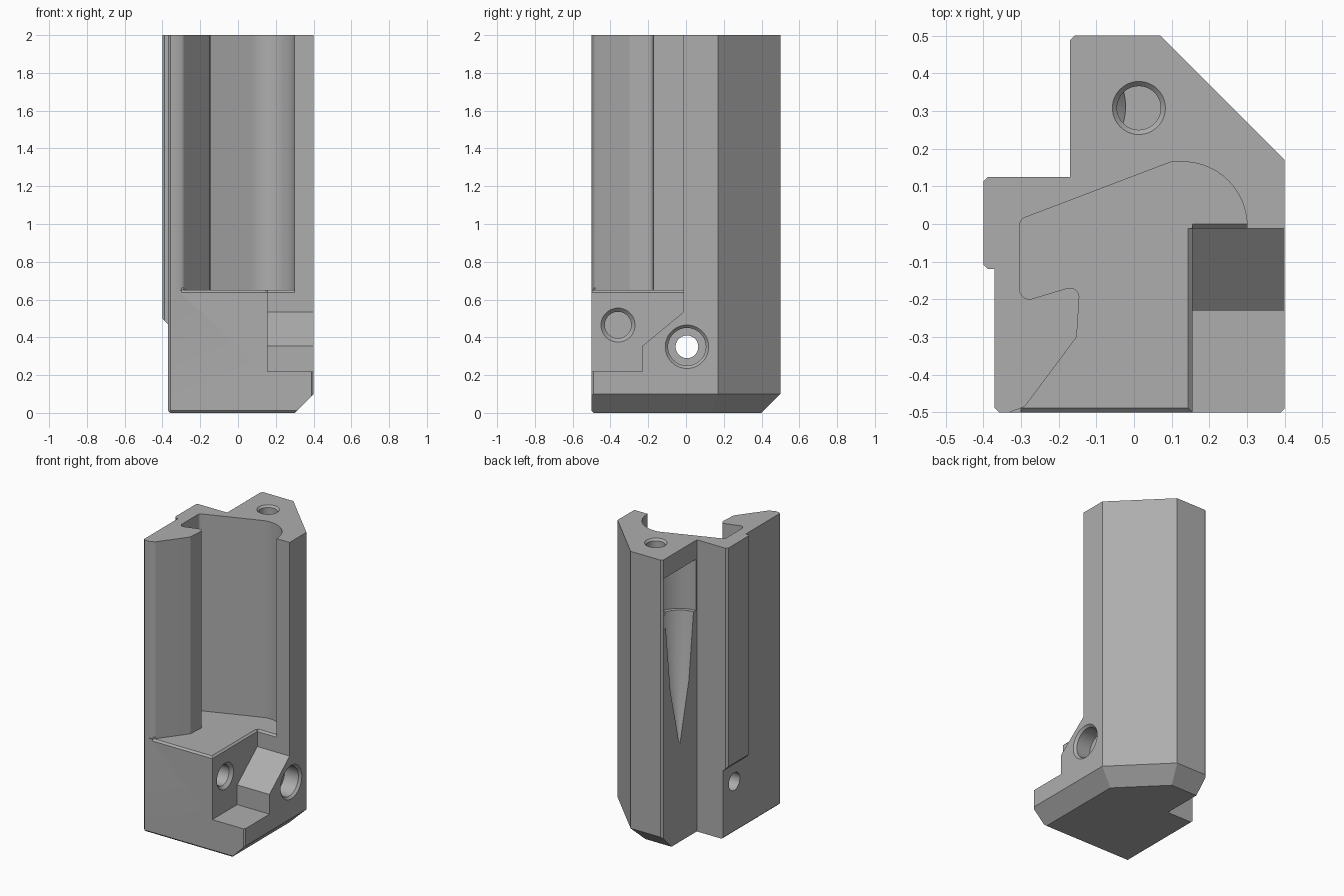
import bpy, bmesh, math
from mathutils import Vector

if "Cube" in bpy.data.objects:
    bpy.data.objects.remove(bpy.data.objects["Cube"])

steel = bpy.data.materials.new("plain grey")
steel.use_nodes = True
GREY = (0.42, 0.42, 0.42, 1)
steel.diffuse_color = GREY
steel.node_tree.nodes["Principled BSDF"].inputs["Base Color"].default_value = GREY


def fillet(corners, steps=6):
    """Round each (x, y, radius) corner; a negative radius gives a chamfer of that setback."""
    out = []
    n = len(corners)
    for i, (x, y, r) in enumerate(corners):
        p = Vector((x, y))
        if r == 0:
            out.append(p)
            continue
        a = (Vector(corners[i - 1][:2]) - p).normalized()
        b = (Vector(corners[(i + 1) % n][:2]) - p).normalized()
        if r < 0:
            out += [p - a * r, p - b * r]
            continue
        half = a.angle(b) / 2
        start, end = p + a * r / math.tan(half), p + b * r / math.tan(half)
        centre = p + (a + b).normalized() * r / math.sin(half)
        for k in range(steps + 1):
            d = (start - centre).lerp(end - centre, k / steps)
            out.append(centre + d.normalized() * r)
    return out


def finish(name, bm):
    bmesh.ops.recalc_face_normals(bm, faces=bm.faces)
    mesh = bpy.data.meshes.new(name)
    bm.to_mesh(mesh)
    bm.free()
    mesh.materials.append(steel)
    ob = bpy.data.objects.new(name, mesh)
    bpy.context.scene.collection.objects.link(ob)
    return ob


def prism(name, points, axis, lo, hi, planes=()):
    """Extrude a profile along an axis, then trim with (point, normal) planes."""
    place = {"x": lambda p, t: (t, p[0], p[1]),
             "y": lambda p, t: (p[0], t, p[1]),
             "z": lambda p, t: (p[0], p[1], t)}[axis]
    bm = bmesh.new()
    base = bm.faces.new([bm.verts.new(place(p, lo)) for p in points])
    ext = bmesh.ops.extrude_face_region(bm, geom=[base])
    moved = [v for v in ext["geom"] if isinstance(v, bmesh.types.BMVert)]
    bmesh.ops.translate(bm, verts=moved, vec=place((0, 0), hi - lo))
    for co, no in planes:
        geom = bm.verts[:] + bm.edges[:] + bm.faces[:]
        cut = bmesh.ops.bisect_plane(bm, geom=geom, plane_co=co, plane_no=no, clear_outer=True)
        edges = [e for e in cut["geom_cut"] if isinstance(e, bmesh.types.BMEdge)]
        bmesh.ops.contextual_create(bm, geom=edges)
    return finish(name, bm)


def turned(name, profile, origin, direction, sides=48):
    """Spin a (radius, distance) profile about an axis."""
    bm = bmesh.new()
    rot = Vector(direction).to_track_quat("Z", "Y")
    rings = []
    for r, d in profile:
        rings.append([bm.verts.new(Vector(origin) + rot @ Vector(
            (r * math.cos(2 * math.pi * k / sides), r * math.sin(2 * math.pi * k / sides), d)))
            for k in range(sides)])
    for a, b in zip(rings, rings[1:]):
        for k in range(sides):
            j = (k + 1) % sides
            bm.faces.new((a[k], a[j], b[j], b[k]))
    bm.faces.new(rings[0])
    bm.faces.new(rings[-1])
    return finish(name, bm)


def combine(body, tool, operation="DIFFERENCE"):
    mod = body.modifiers.new(tool.name, "BOOLEAN")
    mod.operation, mod.solver, mod.object = operation, "EXACT", tool
    bpy.context.view_layer.objects.active = body
    bpy.ops.object.modifier_apply(modifier=mod.name)
    bpy.data.objects.remove(tool)


# Main column, with wide bevels under the right, diagonal and back sides
outline = fillet([(-.37, -.5, -.012), (.4, -.5, -.01), (.4, .17, 0), (.07, .5, 0),
                  (-.17, .5, -.012), (-.17, .125, 0), (-.37, .125, 0)])
d = math.sqrt(.5)
body = prism("holder_body", outline, "z", 0, 2, [
    ((.4, 0, .1), (1, 0, -1)), ((.4, .17, .1), (d, d, -1)), ((0, .5, .1), (0, 1, -1)),
    ((0, -.5, .012), (0, -1, -1)), ((-.37, 0, .012), (-1, 0, -1))])

# Raised rail on the left side
rail = prism("side_rail", fillet([(-.4, -.12, -.012), (-.3, -.12, 0), (-.3, .125, 0), (-.4, .125, -.012)]),
             "z", .4, 2, [((-.4, 0, .5), (-1, 0, -1))])
combine(body, rail, "UNION")

# Long pocket open at the front and right
pocket = fillet([(.3, -.012, 0), (.3, .165, .17), (.1, .165, 0), (.07, .154, 0), (-.303, .012, .02),
                 (-.303, -.208, .025), (-.143, -.16, .025), (-.152, -.3, 0), (-.29, -.485, .03),
                 (-.33, -.5, 0), (-.33, -.6, 0), (.6, -.6, 0), (.6, -.012, 0)], 16)
combine(body, prism("pocket_cutter", pocket, "z", .65, 2.2))

# Stepped seat cut in the lower right corner
seat = [(-.6, .22), (-.23, .22), (-.23, .355), (-.012, .535), (-.012, .7), (-.6, .7)]
combine(body, prism("seat_cutter", seat, "x", .155, .6))

# Narrow bevels on the pocket floor and the seat rim
combine(body, prism("floor_edge_cutter", [(-.51, .628), (-.478, .66), (-.51, .66)], "x", -.3, .2))
combine(body, prism("seat_edge_cutter", [(.143, .65), (.155, .638), (.17, .638), (.17, .65)], "y", -.6, -.012))
combine(body, prism("seat_back_edge_cutter", [(-.02, .63), (-.012, .638), (0, .65), (-.02, .65)], "x", .155, .3))

# Cross hole with a counterbore, and the blind screw hole in the seat wall
combine(body, turned("cross_hole_cutter", [(.125, -.01), (.1, .015), (.1, .12), (.06, .12), (.06, 1)],
                     (.4, .005, .35), (-1, 0, 0)))
combine(body, turned("screw_hole_cutter", [(.1, -.01), (.07, .02), (.07, .3)],
                     (.155, -.36, .465), (-1, 0, 0)))

# Relief tapering down the left side, and the top hole leading into it
combine(body, turned("relief_cutter", [(.175, 0), (.175, .35), (.15, .35), (.1, .8), (.003, 1.2)],
                     (-.17, .312, 1.87), (0, 0, -1)))
combine(body, turned("top_hole_cutter", [(.08, -.01), (.058, .013), (.058, .5)],
                     (.013, .308, 2), (0, 0, -1)))

# Smooth the rounded walls, keep the edges crisp
bpy.ops.object.select_all(action="DESELECT")
body.select_set(True)
bpy.context.view_layer.objects.active = body
bpy.ops.object.shade_smooth_by_angle(angle=math.radians(25))
